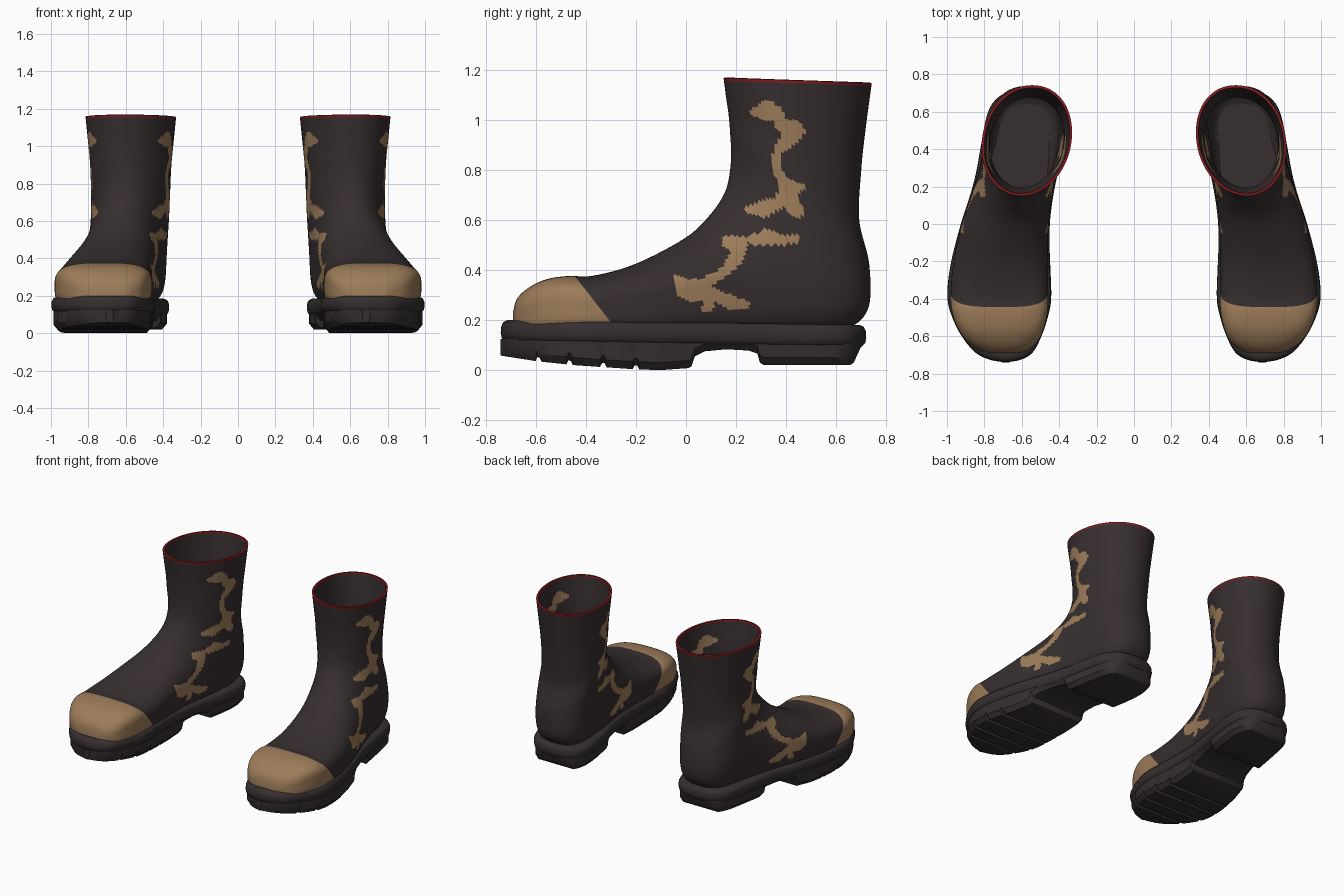
import bpy, bmesh, math
from mathutils import Vector

if "Cube" in bpy.data.objects:
    bpy.data.objects.remove(bpy.data.objects["Cube"])


def material(name, rgb):
    m = bpy.data.materials.new(name)
    m.diffuse_color = (*rgb, 1)
    m.use_nodes = True
    m.node_tree.nodes["Principled BSDF"].inputs["Base Color"].default_value = m.diffuse_color
    return m


DARK = material("dark_rubber", (0.038, 0.028, 0.029))
TAN = material("tan_patch", (0.34, 0.205, 0.102))
RED = material("red_rim", (0.22, 0.012, 0.013))
SOLE = material("sole_rubber", (0.036, 0.028, 0.029))


def spline(rows, n):
    """Catmull-Rom through rows of equal length; n may be a function of the interval."""
    out = []
    for i in range(len(rows) - 1):
        a, b, c, d = rows[max(i - 1, 0)], rows[i], rows[i + 1], rows[min(i + 2, len(rows) - 1)]
        count = n(i) if callable(n) else n
        for k in range(count):
            t = k / count
            out.append([q + 0.5 * t * (r - p + t * (2 * p - 5 * q + 4 * r - s + t * (3 * (q - r) + s - p)))
                        for p, q, r, s in zip(a, b, c, d)])
    return out + [list(rows[-1])]


def lookup(rows, y):
    """Linear reading of a dense (y, value) table."""
    if y <= rows[0][0]:
        return rows[0][1]
    for (y0, v0), (y1, v1) in zip(rows, rows[1:]):
        if y <= y1:
            return v0 + (v1 - v0) * (y - y0) / max(y1 - y0, 1e-9)
    return rows[-1][1]


# centre line of the foot seen from above; the shaft leans inward above it
CENTRE = spline([(-.8, .675), (-.6, .708), (-.4, .72), (-.2, .713), (0, .688),
                 (.17, .65), (.3, .62), (.46, .592), (.6, .577), (.8, .567)], 8)


def centre(y, z):
    t = min(1, max(0, (z - .33) / .47))
    t = t * t * (3 - 2 * t)
    return lookup(CENTRE, y) * (1 - t) + (.573 - .1 * (y - .45)) * t


def loft(bm, rings, cap_start=True, cap_end=True):
    vs = [[bm.verts.new((x + centre(y, z), y, z)) for x, y, z in r] for r in rings]
    for a, b in zip(vs, vs[1:]):
        for i in range(len(a)):
            bm.faces.new((a[i - 1], a[i], b[i], b[i - 1]))
    if cap_start:
        bm.faces.new(vs[0])
    if cap_end:
        bm.faces.new(vs[-1][::-1])


def finish(bm, name, mats, angle, thickness=0):
    bmesh.ops.recalc_face_normals(bm, faces=bm.faces[:])
    me = bpy.data.meshes.new(name)
    bm.to_mesh(me)
    bm.free()
    for m in mats:
        me.materials.append(m)
    ob = bpy.data.objects.new(name, me)
    bpy.context.collection.objects.link(ob)
    if thickness:
        s = ob.modifiers.new("wall", 'SOLIDIFY')
        s.thickness = thickness
        s.offset = -1
        s.material_offset_rim = 2
    mir = ob.modifiers.new("pair", 'MIRROR')
    mir.use_mirror_merge = False
    bpy.ops.object.select_all(action='DESELECT')
    ob.select_set(True)
    bpy.context.view_layer.objects.active = ob
    bpy.ops.object.convert(target='MESH')
    bpy.ops.object.shade_smooth_by_angle(angle=math.radians(angle))


# --- uppers: sections fanning from the toe up into the shaft
# top y, top z, bottom y, bottom z, half width, top squareness, bottom squareness
SECTIONS = [
    (-.690, .235, -.690, .15, .07, 2.3, 4),
    (-.675, .285, -.675, .15, .125, 2.4, 4),
    (-.63, .328, -.63, .15, .187, 2.8, 5),
    (-.56, .362, -.56, .15, .229, 3.2, 5),
    (-.47, .376, -.47, .15, .255, 3.2, 5),
    (-.37, .377, -.36, .15, .260, 2.8, 5),
    (-.20, .425, -.16, .15, .250, 2.2, 5),
    (.0, .53, .10, .15, .225, 1.95, 4.5),
    (.10, .625, .40, .15, .207, 2, 4),
    (.155, .71, .62, .16, .204, 2, 3.4),
    (.175, .79, .725, .24, .204, 2, 2.6),
    (.18, .87, .732, .42, .207, 2, 2.2),
    (.176, .95, .692, .60, .21, 2, 2.1),
    (.17, 1.02, .70, .80, .216, 2, 2.1),
    (.16, 1.09, .717, .96, .227, 2, 2.1),
    (.15, 1.167, .742, 1.147, .24, 2, 2.1),
]
AROUND = 120
rings = []
for ty, tz, by, bz, w, nt, nb in spline(SECTIONS, lambda i: 6 if i < 6 else 18):
    ring = []
    for i in range(AROUND):
        a = math.tau * i / AROUND
        c, s = math.cos(a), math.sin(a)
        n = nt if s > 0 else nb
        r = (abs(c) ** n + abs(s) ** n) ** (-1 / n)
        k = (1 + s * r) / 2
        ring.append((w * c * r, by + (ty - by) * k, bz + (tz - bz) * k))
    rings.append(ring)

# camouflage patches on both sides, as chains of (y, z, radius)
PATCHES = [
    [(.275, 1.03, .018), (.325, 1.035, .042), (.365, 1.03, .022), (.375, .985, .025), (.43, .955, .043),
     (.40, .91, .03), (.365, .88, .018), (.36, .81, .016), (.385, .76, .022), (.41, .72, .045), (.465, .735, .012)],
    [(.41, .71, .04), (.37, .665, .025), (.31, .645, .036), (.25, .64, .014)],
    [(.40, .69, .035), (.445, .635, .028)],
    [(.435, .525, .018), (.39, .52, .02), (.32, .53, .033), (.27, .515, .016)],
    [(.31, .53, .022), (.23, .52, .012), (.17, .51, .028), (.22, .505, .028), (.20, .45, .032), (.165, .40, .02),
     (.10, .36, .02), (.05, .34, .025), (0, .325, .04), (-.04, .365, .015)],
    [(.02, .305, .03), (.09, .31, .025), (.14, .29, .024), (.19, .265, .03), (.235, .26, .02)],
    [(.11, .30, .022), (.085, .25, .02)],
]


def in_patch(y, z):
    for chain in PATCHES:
        for (y0, z0, r0), (y1, z1, r1) in zip(chain, chain[1:]):
            dy, dz = y1 - y0, z1 - z0
            t = min(1, max(0, ((y - y0) * dy + (z - z0) * dz) / (dy * dy + dz * dz)))
            if math.hypot(y - y0 - t * dy, z - z0 - t * dz) < r0 + (r1 - r0) * t:
                return True
    return False


bm = bmesh.new()
loft(bm, rings, cap_end=False)
# clean cuts for the toe cap edge and the red rim
cap_point, cap_normal = Vector((0, -.445, .377)), Vector((0, 1, .78))
rim_point, rim_normal = Vector((0, .15, 1.155)), Vector((0, .034, 1))
for p, n in ((cap_point, cap_normal), (rim_point, rim_normal)):
    bmesh.ops.bisect_plane(bm, geom=bm.verts[:] + bm.edges[:] + bm.faces[:], plane_co=p, plane_no=n, dist=1e-5)
for f in bm.faces:
    c = f.calc_center_median()
    if (c - rim_point).dot(rim_normal) > 0:
        f.material_index = 2
    elif (c - cap_point).dot(cap_normal) < 0 or in_patch(c.y, c.z):
        f.material_index = 1
finish(bm, "boot_uppers", [DARK, TAN, RED], 50, thickness=.014)

# --- welts: rounded band around the foot outline
HALF = [(-.74, 0), (-.725, .085), (-.685, .155), (-.6, .213), (-.5, .255), (-.4, .277), (-.25, .27), (0, .238),
        (.2, .22), (.42, .22), (.57, .21), (.655, .175), (.705, .105), (.72, 0)]
half = spline(HALF, 6)
outline = [(w, y) for y, w in half] + [(-w, y) for y, w in half[-2:0:-1]]
bm = bmesh.new()
rings = []
for inset, z in [(.04, .098), (.018, .103), (.004, .118), (0, .14), (.002, .165), (.01, .182), (.026, .19), (.05, .19)]:
    rings.append([(x * (1 - inset / .25), y * (1 - inset / .73), z - .013 * y) for x, y in outline])
loft(bm, rings)
finish(bm, "welts", [SOLE], 40)

# --- outsoles: rocker bottom with tread grooves, arch gap and heel block
BOTTOM = [(-.74, .058), (-.6, .036), (-.45, .02), (-.2, .003), (-.1, 0), (.01, .008), (.022, .015),
          (.035, .055), (.075, .075), (.16, .083), (.25, .078), (.285, .066), (.295, .03), (.31, .02),
          (.655, .02), (.67, .03), (.70, .095)]
GROOVES = [-.59, -.465, -.33, -.2]
samples = {y for y, _ in BOTTOM} | {-.735, -.725, -.71, -.685, -.65, -.52, -.39, -.26, .4, .5, .56, .6, .63, .68, .69}
for g in GROOVES:
    samples |= {g - .013, g - .005, g + .005, g + .013}
bm = bmesh.new()
rings = []
for y in sorted(samples):
    w = max(lookup(half, y) - .012, .02)
    b = lookup(BOTTOM, y)
    if any(abs(y - g) < .01 for g in GROOVES):
        b += .016
        w -= .003
    wb, top = max(w - .025, .01), .125
    mid = min(b + .03, top - .01)
    rings.append([(w, y, top), (w, y, mid), (wb, y, b), (-wb, y, b), (-w, y, mid), (-w, y, top)])
loft(bm, rings)
finish(bm, "outsoles", [SOLE], 35)
